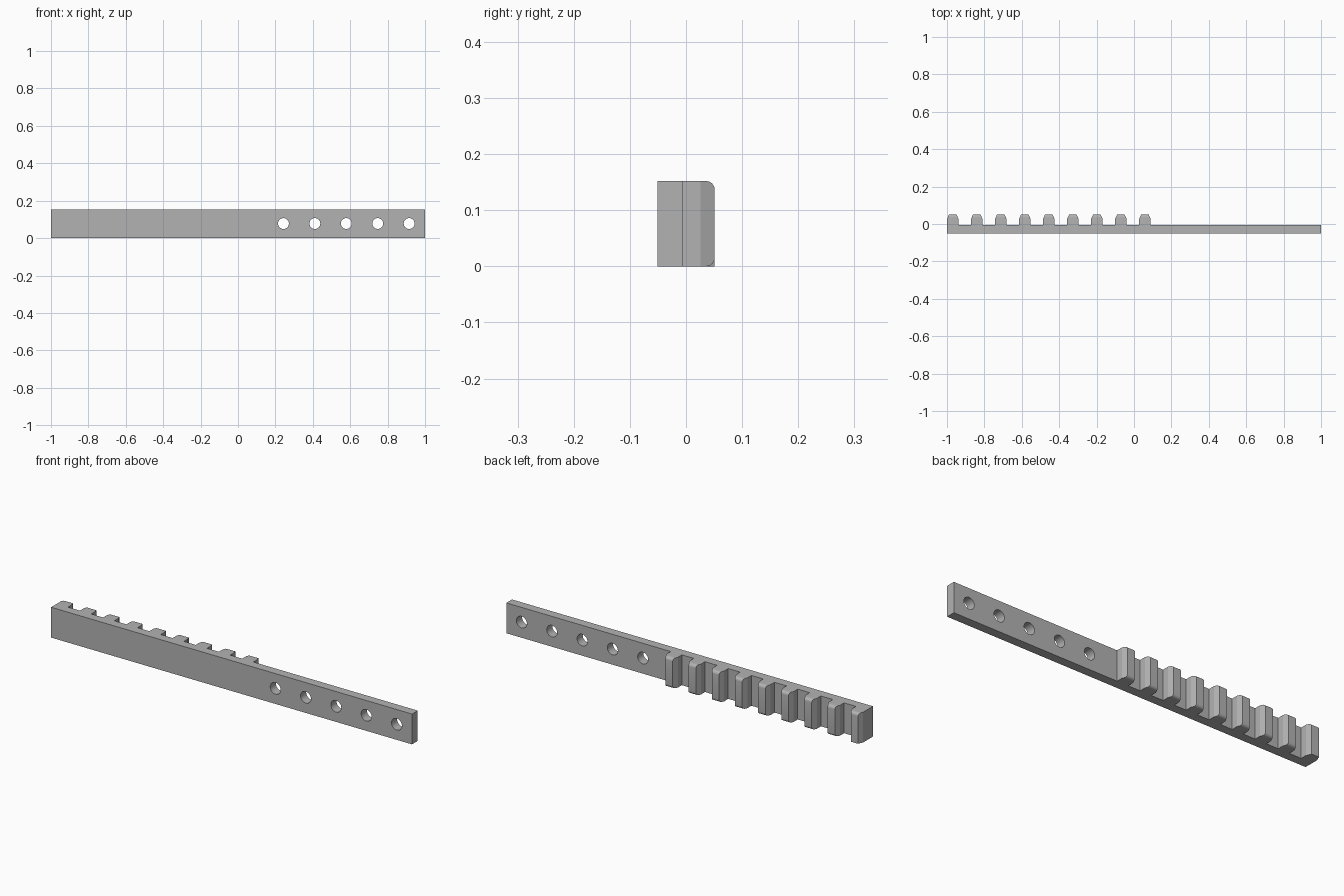
import bpy, bmesh, math
from mathutils import Vector

cube = bpy.data.objects.get("Cube")
if cube:
    bpy.data.objects.remove(cube, do_unlink=True)

HEIGHT = 0.152
FRONT, FACE, TIP = -0.051, -0.006, 0.051
HALF, TIP_HALF, SHOULDER = 0.031, 0.020, 0.026
ROUND = 0.015
PITCH = 0.1284

steel = bpy.data.materials.new("grey steel")
steel.use_nodes = True
GREY = (0.45, 0.45, 0.45, 1)
steel.diffuse_color = GREY
steel.node_tree.nodes["Principled BSDF"].inputs["Base Color"].default_value = GREY


def make_object(name, bm):
    bmesh.ops.recalc_face_normals(bm, faces=bm.faces)
    mesh = bpy.data.meshes.new(name)
    bm.to_mesh(mesh)
    bm.free()
    mesh.materials.append(steel)
    obj = bpy.data.objects.new(name, mesh)
    bpy.context.collection.objects.link(obj)
    return obj


def prism(points, direction):
    bm = bmesh.new()
    face = bm.faces.new([bm.verts.new(p) for p in points])
    new = bmesh.ops.extrude_face_region(bm, geom=[face])["geom"]
    verts = [v for v in new if isinstance(v, bmesh.types.BMVert)]
    bmesh.ops.translate(bm, verts=verts, vec=direction)
    return bm


def corner(z, up):
    # quarter round at the back edge of a tooth
    arc = []
    for i in range(7):
        a = math.radians(15 * i)
        arc.append((TIP - ROUND + ROUND * math.cos(a), z + up * ROUND * (math.sin(a) - 1)))
    return arc


def make_tooth(index, round_bottom):
    bottom = corner(0, -1)[::-1] if round_bottom else [(TIP, 0)]
    side = [(FACE - 0.005, 0)] + bottom + corner(HEIGHT, 1) + [(FACE - 0.005, HEIGHT)]
    bm = prism([(-HALF, y, z) for y, z in side], (2 * HALF, 0, 0))
    # slanted flanks
    for s in (-1, 1):
        cut = bmesh.ops.bisect_plane(
            bm, geom=bm.verts[:] + bm.edges[:] + bm.faces[:],
            plane_co=(s * HALF, SHOULDER, 0),
            plane_no=Vector((s * (TIP - SHOULDER), HALF - TIP_HALF, 0)), clear_outer=True)
        edges = [e for e in cut["geom_cut"] if isinstance(e, bmesh.types.BMEdge)]
        bmesh.ops.holes_fill(bm, edges=edges, sides=0)
    bmesh.ops.translate(bm, verts=bm.verts, vec=(-1 + HALF + index * PITCH, 0, 0))
    return make_object(f"tooth_{index + 1}", bm)


# Flat bar
bar = make_object("bar", prism(
    [(-1, FRONT, 0), (1, FRONT, 0), (1, FACE, 0), (-1, FACE, 0)], (0, 0, HEIGHT)))

# Mounting holes
for i in range(5):
    x = 0.243 + i * 0.168
    ring = [(x + 0.029 * math.cos(math.tau * k / 32), FRONT - 0.05,
             0.078 + 0.029 * math.sin(math.tau * k / 32)) for k in range(32)]
    cutter = make_object(f"hole_cutter_{i + 1}", prism(ring, (0, 0.15, 0)))
    cutter.hide_render = True
    cutter.hide_set(True)
    cut = bar.modifiers.new(f"hole_{i + 1}", "BOOLEAN")
    cut.operation = "DIFFERENCE"
    cut.solver = "EXACT"
    cut.object = cutter

# Bake the holes so the cutters can go
graph = bpy.context.evaluated_depsgraph_get()
bar_mesh = bpy.data.meshes.new_from_object(bar.evaluated_get(graph))
bar.modifiers.clear()
bar.data = bar_mesh
for obj in list(bpy.data.objects):
    if obj.name.startswith("hole_cutter"):
        bpy.data.objects.remove(obj, do_unlink=True)

# Rack teeth, the end one keeps a square lower edge
teeth = [make_tooth(i, i != 0) for i in range(9)]

# Smooth rounds, sharp corners
bpy.ops.object.select_all(action="DESELECT")
for obj in teeth + [bar]:
    obj.select_set(True)
bpy.context.view_layer.objects.active = bar
bpy.ops.object.shade_smooth_by_angle(angle=math.radians(20))
